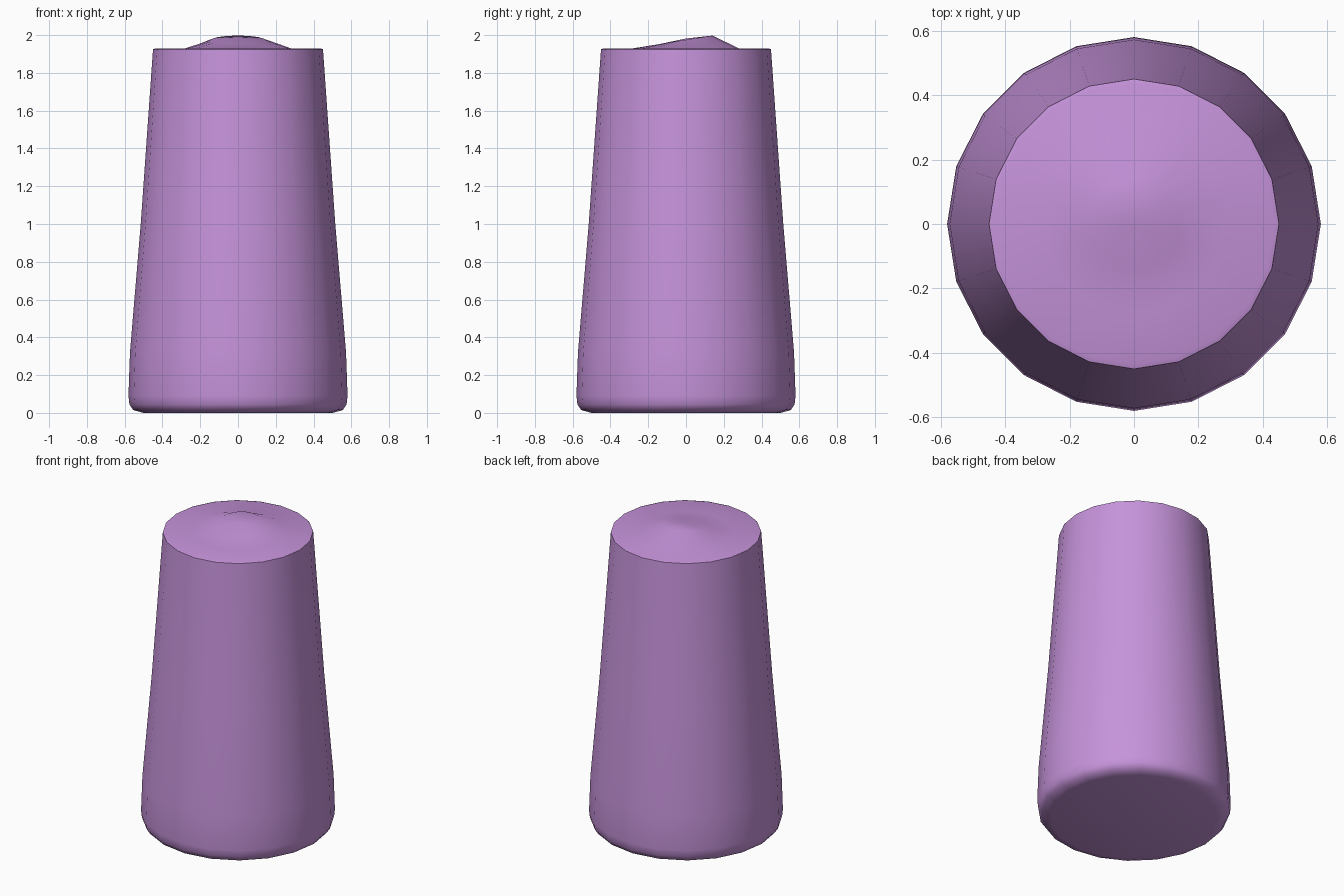
import bpy, bmesh, math

if "Cube" in bpy.data.objects:
    bpy.data.objects.remove(bpy.data.objects["Cube"])

SIDES = 20
TILT = 0.16   # slope of the small crown on top

# radius, height, tilt weight: base, tapered wall, rim, lopsided mound
PROFILE = [(0.50, 0.0, 0), (0.555, 0.015, 0), (0.575, 0.045, 0), (0.58, 0.09, 0),
           (0.572, 0.32, 0), (0.515, 1.0, 0), (0.45, 1.925, 0), (0.435, 1.93, 0),
           (0.28, 1.93, 0), (0.14, 1.975, 1)]

bm = bmesh.new()
rings = []
for r, z, w in PROFILE:
    ring = []
    for i in range(SIDES):
        a = math.tau * i / SIDES
        x, y = r * math.cos(a), r * math.sin(a)
        ring.append(bm.verts.new((x, y, z + w * TILT * y)))
    rings.append(ring)

# walls, bottom and top centre
for lo, hi in zip(rings, rings[1:]):
    for i in range(SIDES):
        j = (i + 1) % SIDES
        bm.faces.new((lo[i], lo[j], hi[j], hi[i]))
bm.faces.new(list(reversed(rings[0])))
tip = bm.verts.new((0, 0, 1.982))
for i in range(SIDES):
    bm.faces.new((rings[-1][i], rings[-1][(i + 1) % SIDES], tip))
bmesh.ops.recalc_face_normals(bm, faces=bm.faces)

mesh = bpy.data.meshes.new("tapered_body")
bm.to_mesh(mesh)
bm.free()
body = bpy.data.objects.new("tapered_body", mesh)
bpy.context.collection.objects.link(body)

# purple colour
mat = bpy.data.materials.new("purple")
mat.diffuse_color = (0.56, 0.29, 0.70, 1)
mat.use_nodes = True
mat.node_tree.nodes["Principled BSDF"].inputs["Base Color"].default_value = mat.diffuse_color
mesh.materials.append(mat)

# smooth shading with a crisp rim
bpy.context.view_layer.objects.active = body
body.select_set(True)
bpy.ops.object.shade_smooth_by_angle(angle=math.radians(60))
